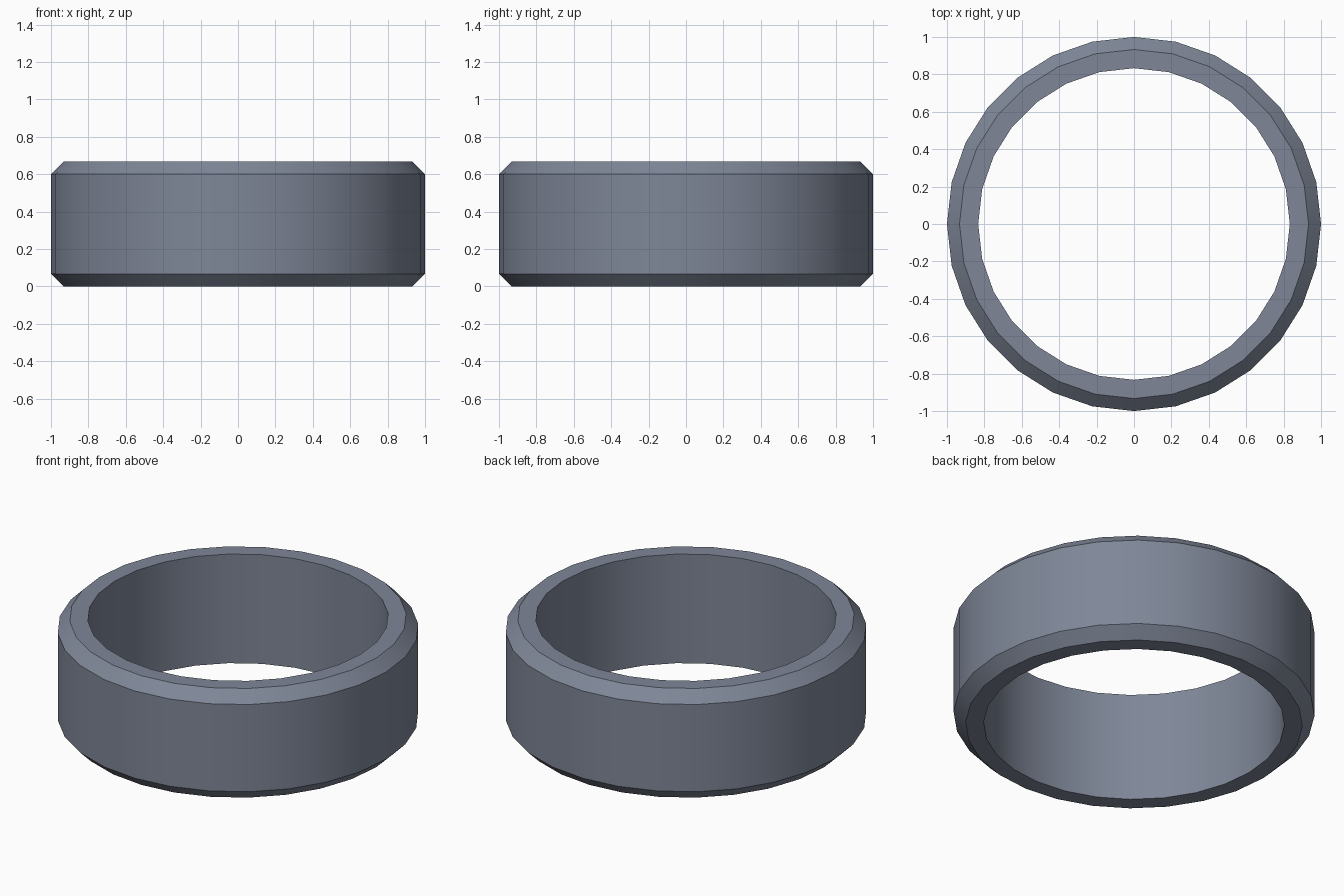
import bpy, bmesh, math

if "Cube" in bpy.data.objects:
    bpy.data.objects.remove(bpy.data.objects["Cube"])

SIDES = 28
# Cross-section (radius, height): straight bore, chamfered outer edges
PROFILE = [(0.833, 0.0), (0.933, 0.0), (1.0, 0.067), (1.0, 0.6),
           (0.933, 0.667), (0.833, 0.667)]

# Ring band: sweep the profile around z
bm = bmesh.new()
rings = []
for i in range(SIDES):
    a = 2 * math.pi * i / SIDES
    rings.append([bm.verts.new((r * math.cos(a), r * math.sin(a), z)) for r, z in PROFILE])
n = len(PROFILE)
for i in range(SIDES):
    cur, nxt = rings[i], rings[(i + 1) % SIDES]
    for j in range(n):
        k = (j + 1) % n
        bm.faces.new((cur[j], nxt[j], nxt[k], cur[k]))
bmesh.ops.recalc_face_normals(bm, faces=bm.faces)

mesh = bpy.data.meshes.new("ring_band")
bm.to_mesh(mesh)
bm.free()
ring = bpy.data.objects.new("ring_band", mesh)
bpy.context.collection.objects.link(ring)

# Dark blue-grey metal
metal = bpy.data.materials.new("dark_metal")
metal.diffuse_color = (0.21, 0.24, 0.31, 1.0)
metal.use_nodes = True
metal.node_tree.nodes["Principled BSDF"].inputs["Base Color"].default_value = metal.diffuse_color
mesh.materials.append(metal)

# Smooth walls, sharp chamfer edges
bpy.context.view_layer.objects.active = ring
ring.select_set(True)
bpy.ops.object.shade_smooth_by_angle(angle=math.radians(30))
